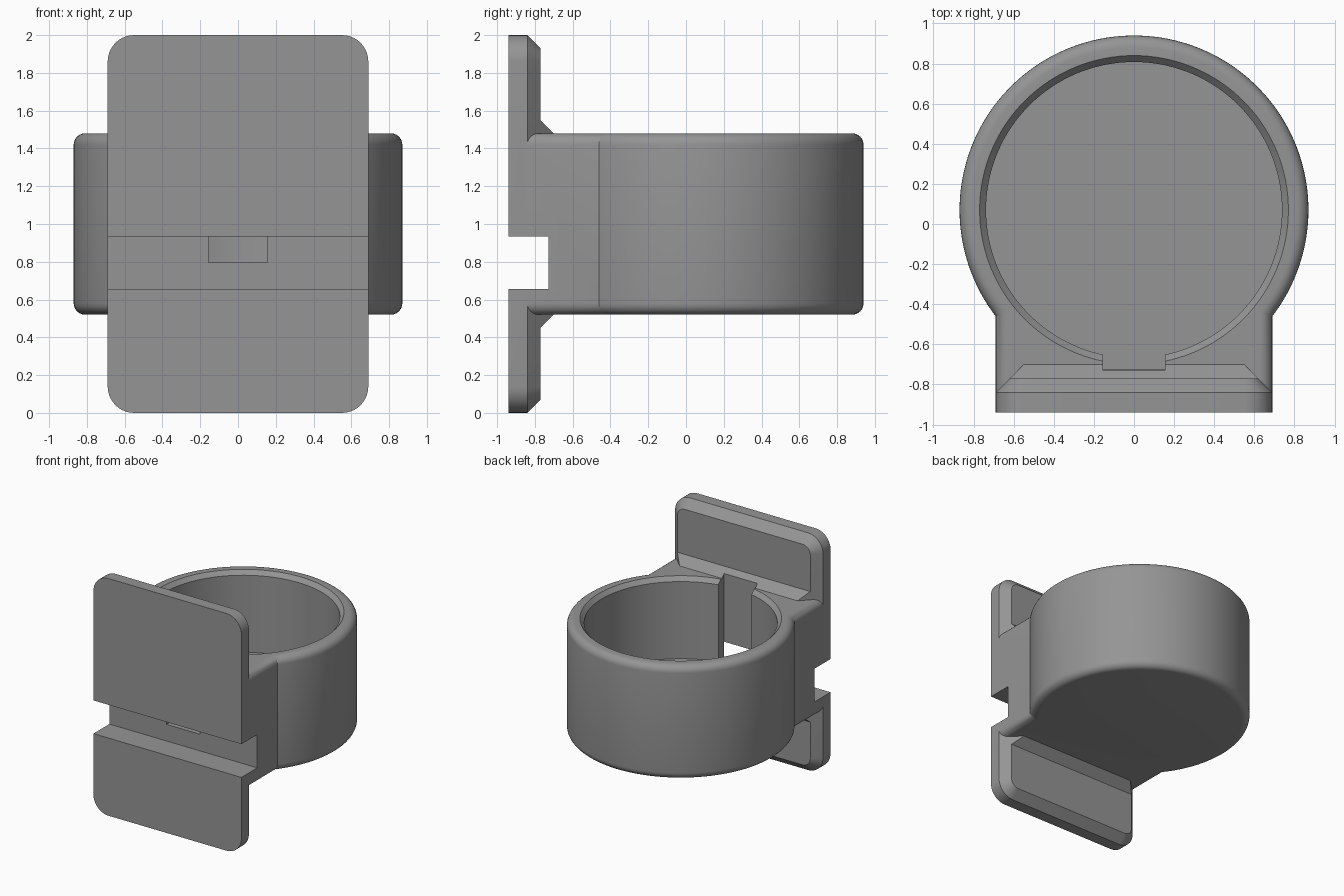
import bpy, math

if "Cube" in bpy.data.objects:
    bpy.data.objects.remove(bpy.data.objects["Cube"])

CY, R = 0.07, 0.87          # cup centre and outer radius
W = 0.69                    # half width of plate and neck
Z0, Z1, FILLET = 0.52, 1.48, 0.06
FRONT, CHAMFER_Y, BACK = -0.94, -0.84, -0.77

grey = bpy.data.materials.new("grey plastic")
grey.diffuse_color = (0.30, 0.30, 0.30, 1)
grey.use_nodes = True
grey.node_tree.nodes["Principled BSDF"].inputs["Base Color"].default_value = grey.diffuse_color


def loft(name, rings):
    """Closed solid through rings that share a point count."""
    n = len(rings[0])
    verts = [p for ring in rings for p in ring]
    faces = [tuple(reversed(range(n))),
             tuple(range((len(rings) - 1) * n, len(rings) * n))]
    for k in range(len(rings) - 1):
        for i in range(n):
            j = (i + 1) % n
            faces.append((k * n + i, k * n + j, (k + 1) * n + j, (k + 1) * n + i))
    mesh = bpy.data.meshes.new(name)
    mesh.from_pydata(verts, [], faces)
    mesh.materials.append(grey)
    obj = bpy.data.objects.new(name, mesh)
    bpy.context.collection.objects.link(obj)
    # consistent outward normals
    bpy.context.view_layer.objects.active = obj
    obj.select_set(True)
    bpy.ops.object.mode_set(mode='EDIT')
    bpy.ops.mesh.select_all(action='SELECT')
    bpy.ops.mesh.normals_make_consistent(inside=False)
    bpy.ops.object.mode_set(mode='OBJECT')
    obj.select_set(False)
    return obj


def circle(r, z, n=128):
    return [(r * math.cos(2 * math.pi * i / n), CY + r * math.sin(2 * math.pi * i / n), z)
            for i in range(n)]


def keyhole(d, z, n=110):
    """Round cup outline with a straight neck, inset by d."""
    r, w = R - d, W - d
    a = math.asin(w / r)
    pts = [(-w, -0.88, z), (w, -0.88, z)]
    for i in range(n + 1):
        t = a + (2 * math.pi - 2 * a) * i / n
        pts.append((r * math.sin(t), CY - r * math.cos(t), z))
    return pts


def rounded_rect(d, y, rad=0.14, n=10):
    """Upright plate outline, inset by d."""
    pts = []
    for q, (sx, sz) in enumerate([(1, 1), (-1, 1), (-1, -1), (1, -1)]):
        for i in range(n + 1):
            t = math.pi / 2 * (q + i / n)
            pts.append((sx * (W - rad) + (rad - d) * math.cos(t), y,
                        1 + sz * (1 - rad) + (rad - d) * math.sin(t)))
    return pts


def rect(hx, y, z0, z1):
    return [(-hx, y, z0), (hx, y, z0), (hx, y, z1), (-hx, y, z1)]


def boolean(target, other, operation):
    mod = target.modifiers.new(operation, 'BOOLEAN')
    mod.operation, mod.solver, mod.object = operation, 'EXACT', other
    bpy.context.view_layer.objects.active = target
    bpy.ops.object.modifier_apply(modifier=mod.name)
    bpy.data.objects.remove(other, do_unlink=True)


# Cup and neck with rounded top and bottom rims
arc = [(FILLET * (1 - math.cos(t)), FILLET * (1 - math.sin(t)))
       for t in [math.pi / 2 * i / 6 for i in range(7)]]
rings = [keyhole(d, Z0 + h) for d, h in reversed(arc)]
rings += [keyhole(d, Z1 - h) for d, h in arc]
holder = loft("cup_holder", rings)

# Mounting plate with chamfered back edge
plate = loft("mounting_plate", [rounded_rect(0, FRONT), rounded_rect(0, CHAMFER_Y),
                                rounded_rect(0.07, BACK)])
boolean(holder, plate, 'UNION')

# Sloped braces above and below the neck
brace = loft("brace", [rect(0.60, -0.80, 0.45, 1.55), rect(0.62, BACK, 0.45, 1.55),
                       rect(0.55, -0.70, Z0, Z1)])
boolean(holder, brace, 'UNION')

# Cup bore with bevelled lip
bore = loft("bore", [circle(0.738, 0.795), circle(0.738, 1.445),
                     circle(0.77, Z1), circle(0.77, 1.7)])
# Keep the lip cutter away from the plate and braces
trim = loft("trim", [rect(1, -0.9, Z1 + 0.001, 1.9), rect(1, -0.69, Z1 + 0.001, 1.9)])
boolean(bore, trim, 'DIFFERENCE')
boolean(holder, bore, 'DIFFERENCE')

# Slot in the cup wall, then the strap groove across the front
slot = loft("slot", [rect(0.155, -0.73, 0.795, 1.7), rect(0.155, -0.2, 0.795, 1.7)])
boolean(holder, slot, 'DIFFERENCE')
groove = loft("groove", [rect(0.9, -1.1, 0.655, 0.935), rect(0.9, -0.729, 0.655, 0.935)])
boolean(holder, groove, 'DIFFERENCE')

# Smooth curves, crisp edges
bpy.ops.object.select_all(action='DESELECT')
holder.select_set(True)
bpy.context.view_layer.objects.active = holder
bpy.ops.object.shade_smooth_by_angle(angle=math.radians(25))
